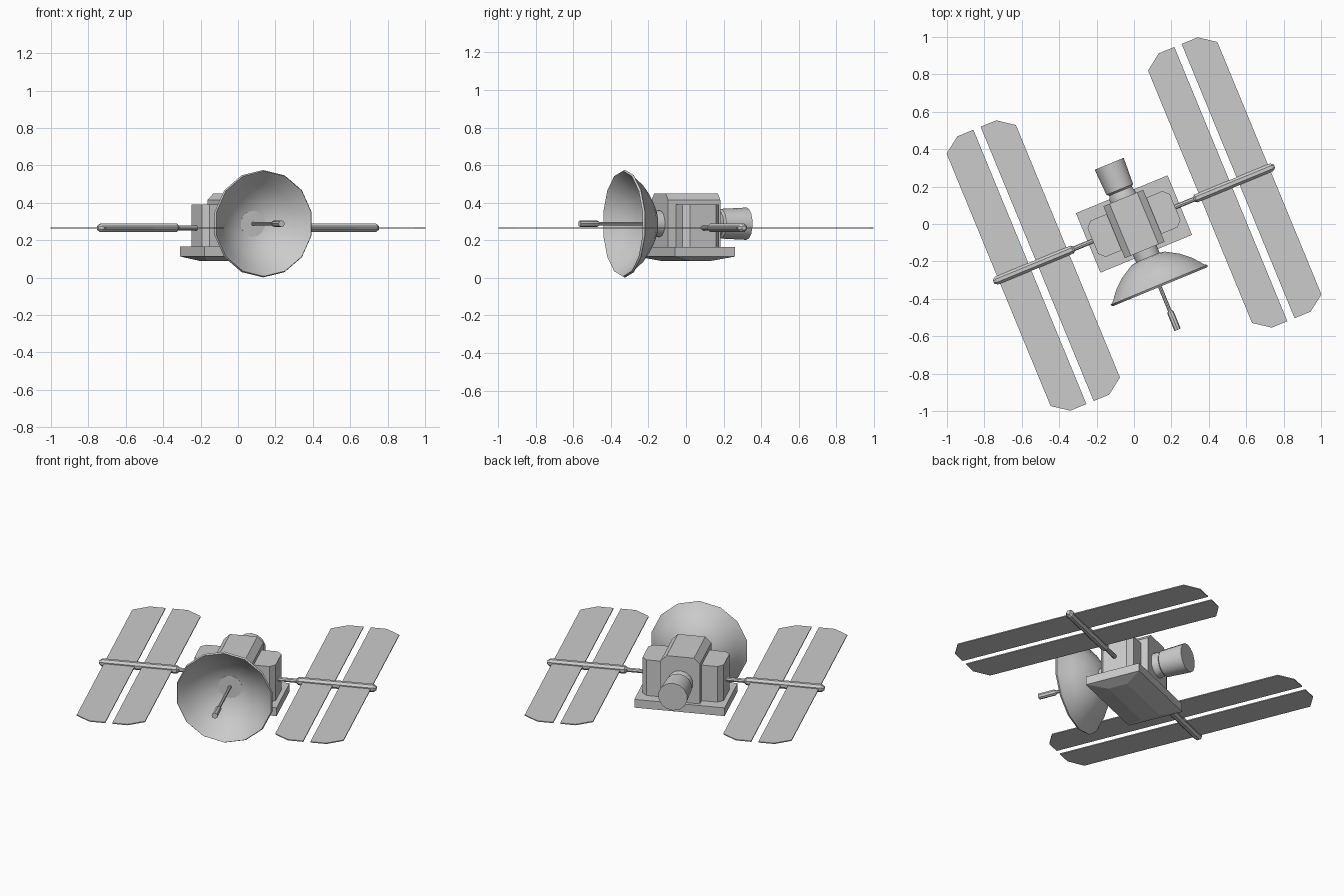
import bpy, bmesh, math
from mathutils import Matrix, Vector

if "Cube" in bpy.data.objects:
    bpy.data.objects.remove(bpy.data.objects["Cube"])

gray = bpy.data.materials.new("satellite gray")
gray.use_nodes = True
COLOR = (0.6, 0.6, 0.6, 1)
gray.diffuse_color = COLOR
gray.node_tree.nodes["Principled BSDF"].inputs["Base Color"].default_value = COLOR

# The whole craft is turned about the vertical axis
TURN = Matrix.Rotation(math.radians(22.4), 4, 'Z')
AXIS_Z = 0.288


def finish(name, bm, smooth=False):
    bmesh.ops.recalc_face_normals(bm, faces=bm.faces)
    me = bpy.data.meshes.new(name)
    bm.to_mesh(me)
    bm.free()
    me.materials.append(gray)
    ob = bpy.data.objects.new(name, me)
    bpy.context.collection.objects.link(ob)
    ob.matrix_world = TURN
    if smooth:
        bpy.ops.object.select_all(action='DESELECT')
        ob.select_set(True)
        bpy.context.view_layer.objects.active = ob
        bpy.ops.object.shade_smooth_by_angle(angle=math.radians(35))
    return ob


def box(name, lo, hi, chamfer=0, rule=None):
    """Box between two corners; edges picked by rule are chamfered."""
    lo, hi = Vector(lo), Vector(hi)
    bm = bmesh.new()
    bmesh.ops.create_cube(bm, size=1)
    for v in bm.verts:
        v.co = Vector([a + (b - a) * (c + 0.5) for a, b, c in zip(lo, hi, v.co)])
    if chamfer:
        edges = [e for e in bm.edges
                 if rule((e.verts[0].co + e.verts[1].co) / 2,
                         (e.verts[1].co - e.verts[0].co).normalized())]
        bmesh.ops.bevel(bm, geom=edges, offset=chamfer, segments=1, affect='EDGES')
    return finish(name, bm)


def lathe(name, profile, axis, z, sides, smooth=True, phase=0.0):
    """Revolve (radius, distance) pairs around the x or y axis at height z."""
    bm = bmesh.new()
    rings = []
    for r, d in profile:
        ring = []
        for i in range(sides):
            a = 2 * math.pi * (i + phase) / sides
            s, c = r * math.sin(a), z + r * math.cos(a)
            ring.append(bm.verts.new((s, d, c) if axis == 'y' else (d, s, c)))
        rings.append(ring)
    for a, b in zip(rings, rings[1:]):
        for i in range(sides):
            j = (i + 1) % sides
            bm.faces.new((a[i], a[j], b[j], b[i]))
    bm.faces.new(rings[0])
    bm.faces.new(rings[-1])
    return finish(name, bm, smooth)


# Main body with chamfered top edges
box("main_body", (-0.115, -0.15, 0.15), (0.115, 0.15, 0.45), 0.035,
    lambda m, d: m.z > 0.4 and abs(d.y) > 0.9)

# Base slab with a shallow hipped underside
bm = bmesh.new()
loops = [[bm.verts.new((sx * a, sy * b, z))
          for sx, sy in ((-1, -1), (1, -1), (1, 1), (-1, 1))]
         for a, b, z in ((0.265, 0.172, 0.165), (0.265, 0.172, 0.113), (0.2, 0.06, 0.09))]
for low, high in zip(loops, loops[1:]):
    for i in range(4):
        j = (i + 1) % 4
        bm.faces.new((low[i], low[j], high[j], high[i]))
bm.faces.new(loops[0])
bm.faces.new(loops[-1])
finish("base_slab", bm)

# Mirrored parts: side boxes, booms and solar panels
PANELS = {"inner": (0.382, 0.47, 0.56), "outer": (0.783, 0.695, 0.602)}
for side, s in (("left", 1), ("right", -1)):
    xs = sorted((s * 0.1, s * 0.238))
    box(side + "_side_box", (xs[0], -0.105, 0.16), (xs[1], 0.105, 0.39), 0.03,
        lambda m, d: abs(m.x) > 0.2 and abs(d.z) > 0.9)
    lathe(side + "_boom_rod", [(0.013, s * 0.22), (0.013, s * 0.36)], 'x', 0.266, 8)
    lathe(side + "_boom", [(0.014, s * 0.345), (0.024, s * 0.357), (0.024, s * 0.795),
                           (0.012, s * 0.812)], 'x', 0.266, 8, False, 0.5)
    for place, (edge, mid, inner) in PANELS.items():
        outline = [(edge, 0.73), (mid, 0.793), (inner, 0.793)]
        outline += [(x, -y) for x, y in reversed(outline)]
        bm = bmesh.new()
        face = bm.faces.new([bm.verts.new((s * x, y, 0.263)) for x, y in outline])
        top = bmesh.ops.extrude_face_region(bm, geom=[face])["geom"]
        bmesh.ops.translate(bm, vec=(0, 0, 0.006),
                            verts=[g for g in top if isinstance(g, bmesh.types.BMVert)])
        finish(f"{side}_{place}_panel", bm)

# Dish: outer shell, rim and inner bowl in one closed profile
lathe("dish", [(0.02, -0.185), (0.1, -0.2), (0.17, -0.24), (0.225, -0.286), (0.272, -0.343),
               (0.287, -0.352), (0.281, -0.363), (0.262, -0.345), (0.215, -0.292),
               (0.16, -0.248), (0.09, -0.212), (0.01, -0.2)], 'y', AXIS_Z, 14)
lathe("dish_neck", [(0.07, -0.14), (0.07, -0.21)], 'y', AXIS_Z, 14)
lathe("feed_rod", [(0.01, -0.19), (0.01, -0.52)], 'y', AXIS_Z, 8)
lathe("feed_tip", [(0.01, -0.5), (0.018, -0.512), (0.018, -0.612)], 'y', AXIS_Z, 8)

# Rear thruster with its collar
lathe("thruster_collar", [(0.075, 0.14), (0.075, 0.165), (0.06, 0.21)], 'y', AXIS_Z, 14)
lathe("thruster", [(0.06, 0.185), (0.079, 0.2), (0.086, 0.348)], 'y', AXIS_Z, 14)
